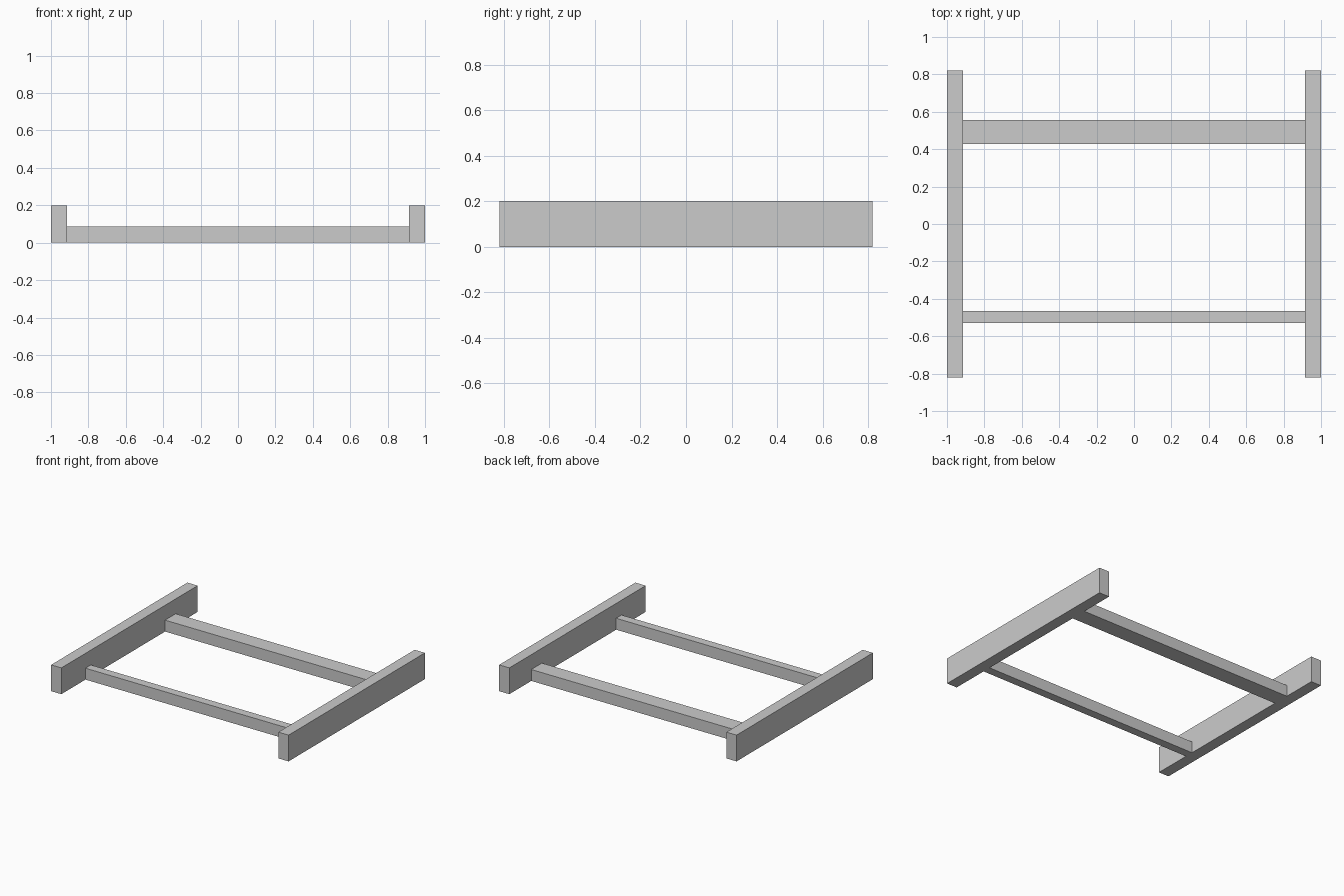
import bpy

# Remove the default cube
cube = bpy.data.objects.get("Cube")
if cube:
    bpy.data.objects.remove(cube, do_unlink=True)

# Single grey material
GREY = (0.6, 0.6, 0.6, 1.0)
grey = bpy.data.materials.new("plain_grey")
grey.use_nodes = True
grey.diffuse_color = GREY
bsdf = next(n for n in grey.node_tree.nodes if n.type == "BSDF_PRINCIPLED")
bsdf.inputs["Base Color"].default_value = GREY


def beam(name, x, y, z):
    """Box spanning the given (min, max) ranges."""
    spans = (x, y, z)
    bpy.ops.mesh.primitive_cube_add(size=1, location=[sum(s) / 2 for s in spans])
    obj = bpy.context.object
    obj.name = name
    obj.scale = [s[1] - s[0] for s in spans]
    bpy.ops.object.transform_apply(location=False, rotation=False, scale=True)
    obj.data.materials.append(grey)
    return obj


INNER = 0.914      # inside face of the side rails
HALF_DEPTH = 0.82
RAIL_TOP = 0.2
BAR_TOP = 0.087

# Tall side rails
beam("left_side_rail", (INNER, 1), (-HALF_DEPTH, HALF_DEPTH), (0, RAIL_TOP))
beam("right_side_rail", (-1, -INNER), (-HALF_DEPTH, HALF_DEPTH), (0, RAIL_TOP))

# Low crossbars between the rails: narrow at the front, wide at the back
beam("front_crossbar", (-INNER, INNER), (-0.53, -0.465), (0, BAR_TOP))
beam("back_crossbar", (-INNER, INNER), (0.428, 0.556), (0, BAR_TOP))
